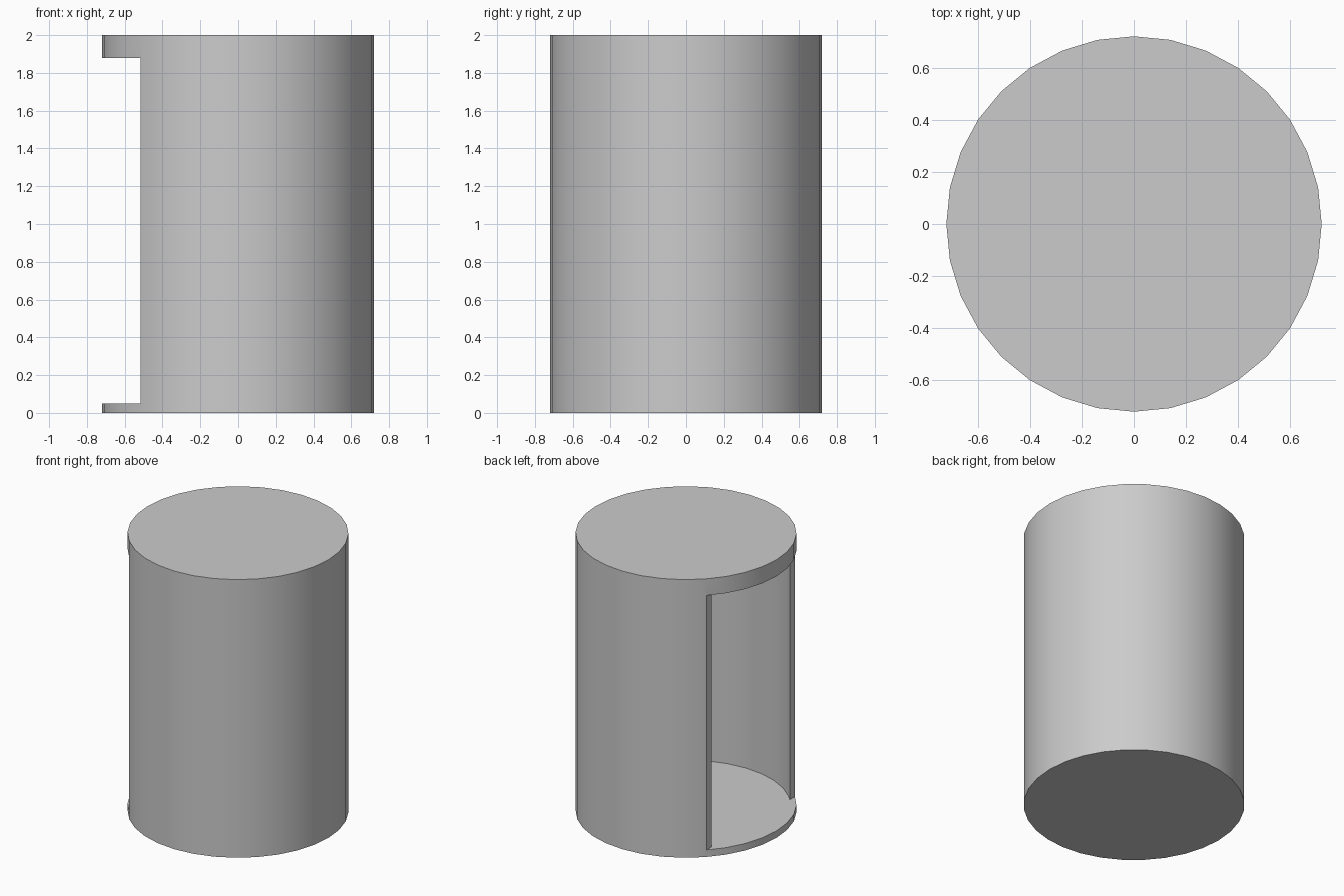
import bpy, bmesh, math

if "Cube" in bpy.data.objects:
    bpy.data.objects.remove(bpy.data.objects["Cube"])

SIDES, R_OUT, R_IN = 32, 0.72, 0.68
FLOOR_Z, CEILING_Z, HEIGHT = 0.05, 1.88, 2.0
DOOR_X = -0.515          # flat plane where the doorway slices the wall


def prism(name, points, z0, z1):
    """Extrude a counter-clockwise outline from z0 to z1."""
    bm = bmesh.new()
    face = bm.faces.new([bm.verts.new((x, y, z0)) for x, y in points])
    new = bmesh.ops.extrude_face_region(bm, geom=[face])["geom"]
    for v in new:
        if isinstance(v, bmesh.types.BMVert):
            v.co.z = z1
    bmesh.ops.recalc_face_normals(bm, faces=bm.faces[:])
    mesh = bpy.data.meshes.new(name)
    bm.to_mesh(mesh)
    bm.free()
    obj = bpy.data.objects.new(name, mesh)
    bpy.context.collection.objects.link(obj)
    return obj


def arc(radius, angles):
    return [(radius * math.cos(a), radius * math.sin(a)) for a in angles]


step = 2 * math.pi / SIDES

# solid drum: base, wall and lid in one piece
drum = prism("drum_cabin", arc(R_OUT, [i * step for i in range(SIDES)]), 0, HEIGHT)

# cavity and doorway outline: round inside, opening out to the -x side
end = math.acos(DOOR_X / R_IN)
angles = [-end] + [i * step for i in range(-12, 13)] + [end]
outline = arc(R_IN, angles) + [(DOOR_X, 1), (-1, 1), (-1, -1), (DOOR_X, -1)]
cutter = prism("cavity_cutter", outline, FLOOR_Z, CEILING_Z)

# hollow out the drum
mod = drum.modifiers.new("cavity", 'BOOLEAN')
mod.operation = 'DIFFERENCE'
mod.solver = 'EXACT'
mod.object = cutter
bpy.context.view_layer.objects.active = drum
drum.select_set(True)
bpy.ops.object.modifier_apply(modifier=mod.name)
bpy.data.objects.remove(cutter, do_unlink=True)

# smooth curved walls, sharp rims
bpy.ops.object.shade_smooth_by_angle(angle=math.radians(30))
